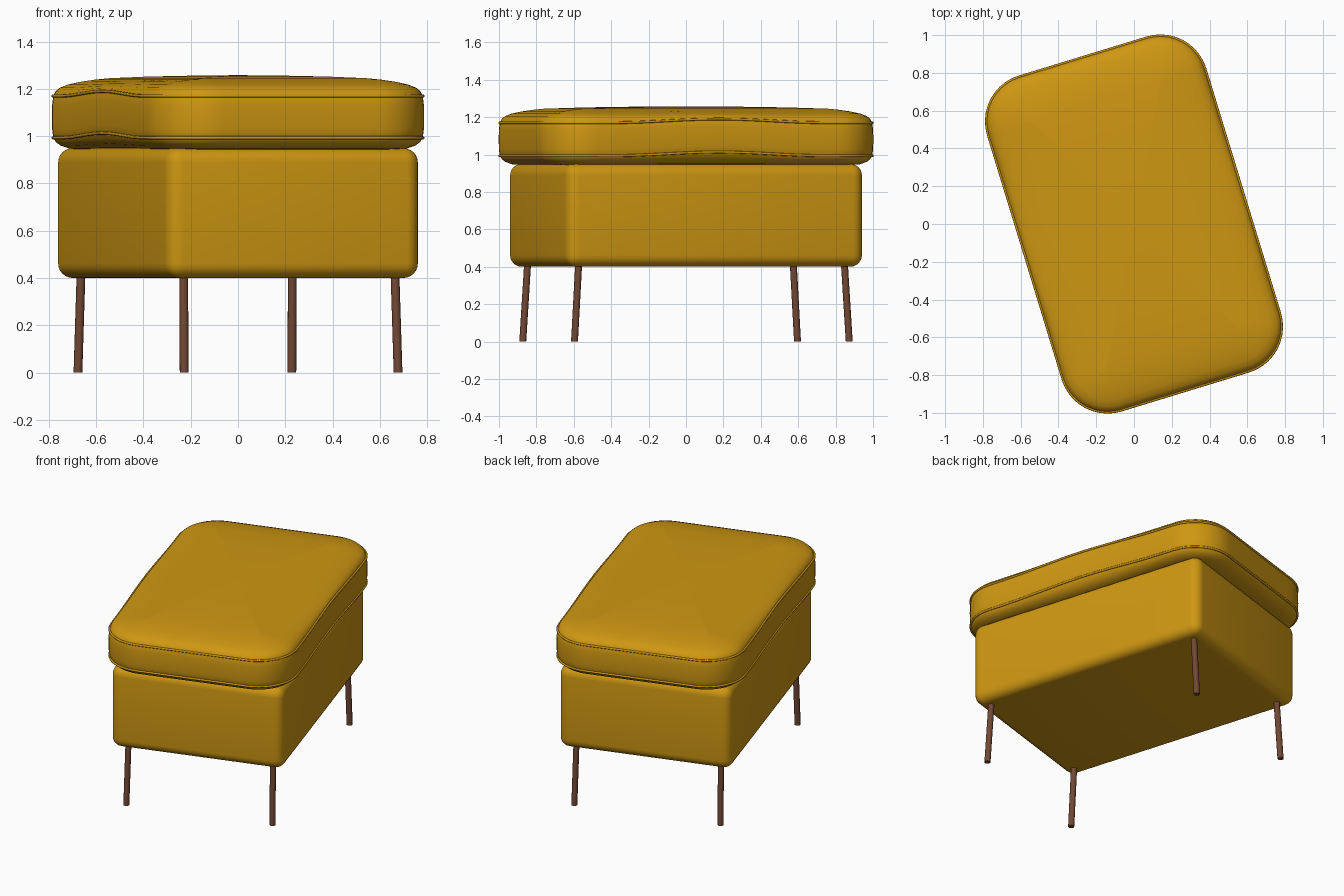
import bpy, bmesh, math
from mathutils import Matrix, Vector

if "Cube" in bpy.data.objects:
    bpy.data.objects.remove(bpy.data.objects["Cube"])

TURN = Matrix.Rotation(math.radians(17), 4, 'Z')


def material(name, rgb):
    m = bpy.data.materials.new(name)
    m.diffuse_color = (*rgb, 1)
    m.use_nodes = True
    m.node_tree.nodes["Principled BSDF"].inputs["Base Color"].default_value = m.diffuse_color
    return m


GOLD = material("mustard fabric", (0.62, 0.31, 0.006))
BROWN = material("brown wood", (0.17, 0.065, 0.035))


def finish(name, bm, mat, angle=40):
    bmesh.ops.recalc_face_normals(bm, faces=bm.faces)
    bm.transform(TURN)
    me = bpy.data.meshes.new(name)
    bm.to_mesh(me)
    bm.free()
    me.materials.append(mat)
    ob = bpy.data.objects.new(name, me)
    bpy.context.collection.objects.link(ob)
    bpy.ops.object.select_all(action='DESELECT')
    bpy.context.view_layer.objects.active = ob
    ob.select_set(True)
    bpy.ops.object.shade_smooth_by_angle(angle=math.radians(angle))
    return ob


def outline(inset, a=0.603, b=0.926, r=0.25, arc=10, side=12):
    """Rounded rectangle points, shrunk by inset."""
    r2 = r - inset
    pts = []
    for k, (sx, sy) in enumerate([(1, 1), (-1, 1), (-1, -1), (1, -1)]):
        for i in range(arc + 1):
            t = math.pi / 2 * (k + i / arc)
            pts.append(Vector((sx * (a - r) + r2 * math.cos(t),
                               sy * (b - r) + r2 * math.sin(t), 0)))
        nx, ny = [(-1, 1), (-1, -1), (1, -1), (1, 1)][k]
        t = math.pi / 2 * (k + 1)
        end = Vector((nx * (a - r) + r2 * math.cos(t),
                      ny * (b - r) + r2 * math.sin(t), 0))
        start = pts[-1].copy()
        pts += [start.lerp(end, i / side) for i in range(1, side)]
    return pts


def lift(p):
    """Seams rise a little along the middle of the long sides."""
    if abs(p.y) > 0.6:
        return 0
    return 0.02 * math.cos(math.pi * p.y / 1.2) ** 2


def skin(bm, rings, closed=False):
    n = len(rings[0])
    pairs = list(zip(rings, rings[1:]))
    if closed:
        pairs.append((rings[-1], rings[0]))
    for lo, hi in pairs:
        for i in range(n):
            j = (i + 1) % n
            bm.faces.new((lo[i], lo[j], hi[j], hi[i]))


# Cushion: (inset, height, share of seam lift, scale)
PROFILE = [(0.24, 0.943, 0, 0.5), (0.24, 0.943, 0, 1), (0.12, 0.944, 0, 1),
           (0.07, 0.948, 0.1, 1), (0.035, 0.96, 0.4, 1), (0.015, 0.975, 0.8, 1),
           (0.004, 0.993, 1, 1), (-0.001, 1.03, 1, 1), (-0.002, 1.08, 1, 1),
           (-0.001, 1.13, 1, 1), (0.004, 1.17, 1, 1), (0.014, 1.19, 0.7, 1),
           (0.032, 1.205, 0.4, 1), (0.065, 1.218, 0.2, 1), (0.12, 1.23, 0.1, 1),
           (0.18, 1.239, 0, 1), (0.24, 1.245, 0, 1), (0.24, 1.252, 0, 0.7),
           (0.24, 1.256, 0, 0.35)]
bm = bmesh.new()
rings = []
for inset, z, w, s in PROFILE:
    rings.append([bm.verts.new((p.x * s, p.y * s, z + w * lift(p)))
                  for p in outline(inset)])
skin(bm, rings)
for ring, z in ((rings[0], 0.943), (rings[-1], 1.258)):
    c = bm.verts.new((0, 0, z))
    for i in range(len(ring)):
        bm.faces.new((ring[i], ring[(i + 1) % len(ring)], c))
finish("cushion", bm, GOLD, 60)

# Piping along both cushion seams
for name, z in (("lower_piping", 0.993), ("upper_piping", 1.17)):
    bm = bmesh.new()
    rings = []
    for k in range(8):
        t = math.tau * k / 8
        rings.append([bm.verts.new((p.x, p.y, z + lift(p) + 0.007 * math.sin(t)))
                      for p in outline(0.003 - 0.007 * math.cos(t))])
    skin(bm, rings, closed=True)
    finish(name, bm, GOLD, 60)

# Upholstered base box
bm = bmesh.new()
bmesh.ops.create_cube(bm, size=1, matrix=Matrix.Translation((0, 0, 0.675))
                      @ Matrix.Diagonal((1.116, 1.658, 0.55, 1)))
bmesh.ops.bevel(bm, geom=bm.edges[:], offset=0.062, segments=6,
                profile=0.5, affect='EDGES')
finish("base", bm, GOLD)

# Splayed legs
for label, sx, sy in (("front_left_leg", -1, -1), ("front_right_leg", 1, -1),
                      ("back_left_leg", -1, 1), ("back_right_leg", 1, 1)):
    bm = bmesh.new()
    foot, top = Vector((sx * 0.473, sy * 0.768, 0)), Vector((sx * 0.467, sy * 0.742, 0.43))
    rings = [[bm.verts.new(c + Vector((0.019 * math.cos(math.tau * i / 12),
                                       0.019 * math.sin(math.tau * i / 12), 0)))
              for i in range(12)] for c in (foot, top)]
    skin(bm, rings)
    for ring in rings:
        bm.faces.new(ring)
    finish(label, bm, BROWN)
